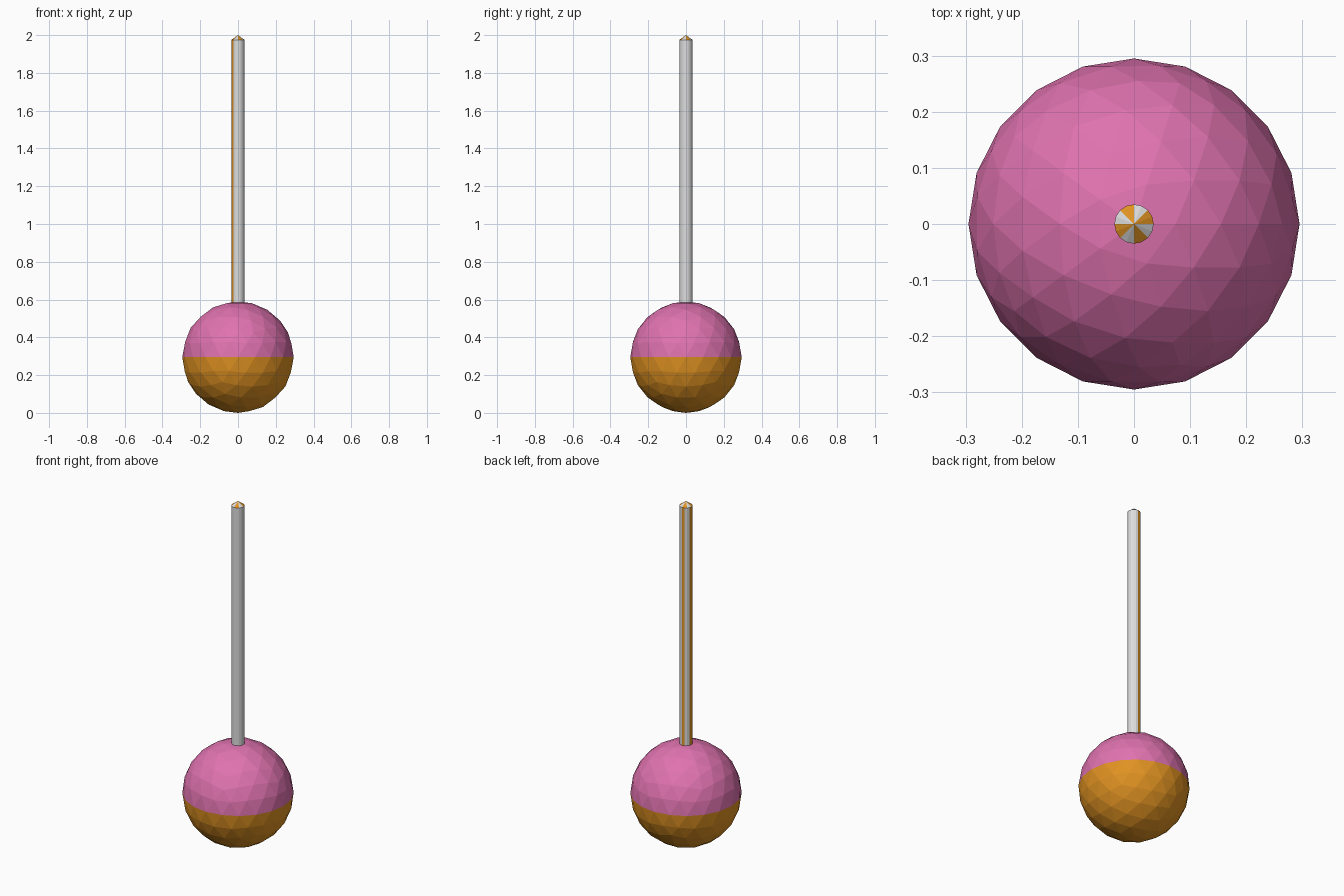
import bpy, bmesh, math
from mathutils import Matrix

if "Cube" in bpy.data.objects:
    bpy.data.objects.remove(bpy.data.objects["Cube"])

R = 0.295          # ball radius
STICK_R = 0.035
SIDES = 16


def material(name, rgb):
    m = bpy.data.materials.new(name)
    m.diffuse_color = (*rgb, 1)
    m.use_nodes = True
    m.node_tree.nodes["Principled BSDF"].inputs["Base Color"].default_value = m.diffuse_color
    return m


pink = material("pink", (0.74, 0.17, 0.43))
orange = material("orange", (0.75, 0.29, 0.016))
pale_grey = material("pale grey", (0.72, 0.72, 0.72))


def make_object(name, bm, mats, rule):
    bm.normal_update()
    for f in bm.faces:
        f.material_index = rule(f.calc_center_median())
    mesh = bpy.data.meshes.new(name)
    bm.to_mesh(mesh)
    bm.free()
    for m in mats:
        mesh.materials.append(m)
    obj = bpy.data.objects.new(name, mesh)
    bpy.context.collection.objects.link(obj)


# faceted ball: pink upper half, orange lower half
bm = bmesh.new()
bmesh.ops.create_icosphere(bm, subdivisions=3, radius=R,
                           matrix=Matrix.Translation((0, 0, R)))
make_object("ball", bm, (pink, orange), lambda c: 0 if c.z > R else 1)

# stick with a low pointed tip, its foot sunk a little into the ball
bm = bmesh.new()
rings = []
for z in (0.56, 1.975):
    rings.append([bm.verts.new((STICK_R * math.cos(math.tau * i / SIDES),
                                STICK_R * math.sin(math.tau * i / SIDES), z))
                  for i in range(SIDES)])
tip = bm.verts.new((0, 0, 2.0))
bm.faces.new(rings[0][::-1])
for i in range(SIDES):
    j = (i + 1) % SIDES
    bm.faces.new((rings[0][i], rings[0][j], rings[1][j], rings[1][i]))
    bm.faces.new((rings[1][i], rings[1][j], tip))


def stick_colour(c):
    angle = math.degrees(math.atan2(c.y, c.x)) % 360
    if c.z > 1.9:                                  # tip: alternating wedges
        return int(angle // 45) % 2 == 0
    # shaft: orange stripes on the back and left
    return 90 < angle < 113 or 157 < angle < 225


make_object("stick", bm, (pale_grey, orange), lambda c: int(stick_colour(c)))
